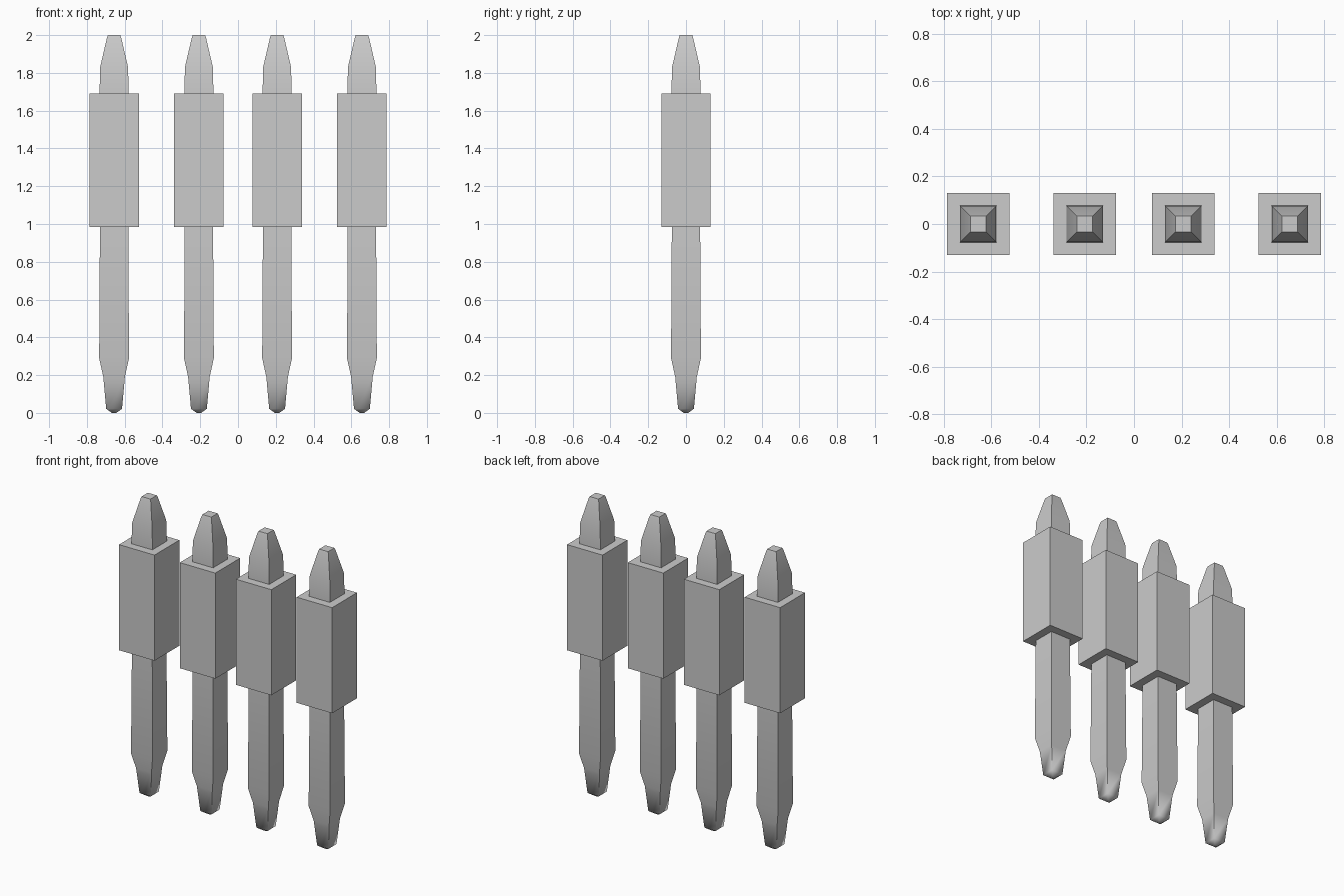
import bpy, bmesh, math

if "Cube" in bpy.data.objects:
    bpy.data.objects.remove(bpy.data.objects["Cube"])

# Square-section pin profile: (z, half width)
PIN = [(0.0, 0.012), (0.022, 0.042), (0.19, 0.057), (0.29, 0.079),
       (0.98, 0.075), (1.69, 0.077), (1.83, 0.074), (1.985, 0.038), (2.0, 0.033)]
HOUSING = [(0.985, 0.131), (1.69, 0.131)]


def square_loft(name, x, profile, smooth=False):
    bm = bmesh.new()
    rings = [[bm.verts.new((sx * h, sy * h, z))
              for sx, sy in ((-1, -1), (1, -1), (1, 1), (-1, 1))]
             for z, h in profile]
    for a, b in zip(rings, rings[1:]):
        for i in range(4):
            j = (i + 1) % 4
            bm.faces.new((a[i], a[j], b[j], b[i]))
    bm.faces.new(rings[0][::-1])
    bm.faces.new(rings[-1])
    mesh = bpy.data.meshes.new(name)
    bm.to_mesh(mesh)
    bm.free()
    obj = bpy.data.objects.new(name, mesh)
    obj.location.x = x
    bpy.context.collection.objects.link(obj)
    if smooth:
        bpy.ops.object.select_all(action='DESELECT')
        obj.select_set(True)
        bpy.context.view_layer.objects.active = obj
        bpy.ops.object.shade_smooth_by_angle(angle=math.radians(60))
    return obj


# Four pins, each passing through a square housing block
for side in (-1, 1):
    for label, pin_x, block_x in (("outer", 0.656, 0.656), ("inner", 0.207, 0.207)):
        suffix = label + ("_left" if side < 0 else "_right")
        square_loft("pin_" + suffix, side * pin_x, PIN, smooth=True)
        square_loft("housing_" + suffix, side * block_x, HOUSING)
